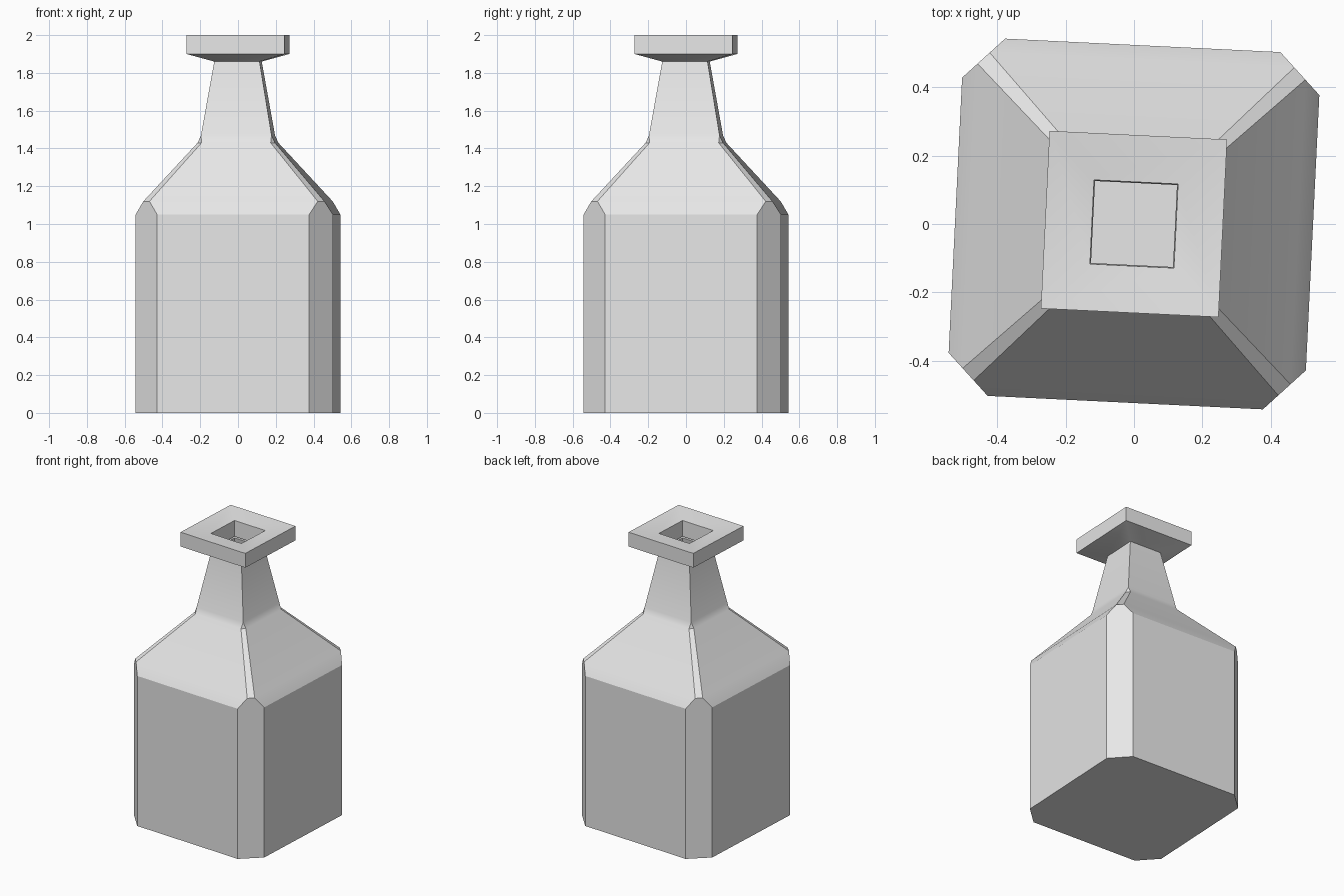
import bpy
import bmesh
import math

cube = bpy.data.objects.get("Cube")
if cube:
    bpy.data.objects.remove(cube, do_unlink=True)

grey = bpy.data.materials.new("plain_grey")
grey.use_nodes = True
colour = (0.8, 0.8, 0.8, 1)
grey.diffuse_color = colour
grey.node_tree.nodes["Principled BSDF"].inputs["Base Color"].default_value = colour


def ring(bm, half, cut, z):
    """Square ring with its four corners cut off."""
    inner = half - cut
    pts = []
    for k in range(4):
        c, s = round(math.cos(k * math.pi / 2)), round(math.sin(k * math.pi / 2))
        for x, y in ((half, -inner), (half, inner)):
            pts.append(bm.verts.new((c * x - s * y, s * x + c * y, z)))
    return pts


def loft(name, sections, cap_bottom):
    """Skin a stack of (half width, corner cut, height) sections."""
    bm = bmesh.new()
    rings = [ring(bm, *s) for s in sections]
    for low, high in zip(rings, rings[1:]):
        for i in range(8):
            j = (i + 1) % 8
            bm.faces.new((low[i], low[j], high[j], high[i]))
    if cap_bottom:
        bm.faces.new(rings[0][::-1])
    bmesh.ops.remove_doubles(bm, verts=bm.verts, dist=0.0005)
    mesh = bpy.data.meshes.new(name)
    bm.to_mesh(mesh)
    bm.free()
    mesh.materials.append(grey)
    obj = bpy.data.objects.new(name, mesh)
    bpy.context.collection.objects.link(obj)
    obj.rotation_euler.z = math.radians(-2.8)
    bpy.ops.object.select_all(action="DESELECT")
    obj.select_set(True)
    bpy.context.view_layer.objects.active = obj
    bpy.ops.object.shade_smooth_by_angle(angle=math.radians(25))
    return obj


# Body with chamfered corners, sloping shoulder and open tapered neck
loft("bottle_body", [
    (0.523, 0.12, 0),
    (0.523, 0.12, 1.05),
    (0.48, 0.034, 1.12),
    (0.205, 0.022, 1.43),
    (0.187, 0, 1.47),
    (0.12, 0, 1.86),
], True)

# Square lip: flared underside, rim, dished top and inner mouth wall
loft("bottle_lip", [
    (0.12, 0, 1.86),
    (0.26, 0, 1.9),
    (0.26, 0, 2.0),
    (0.123, 0, 1.98),
    (0.12, 0, 1.87),
], False)
